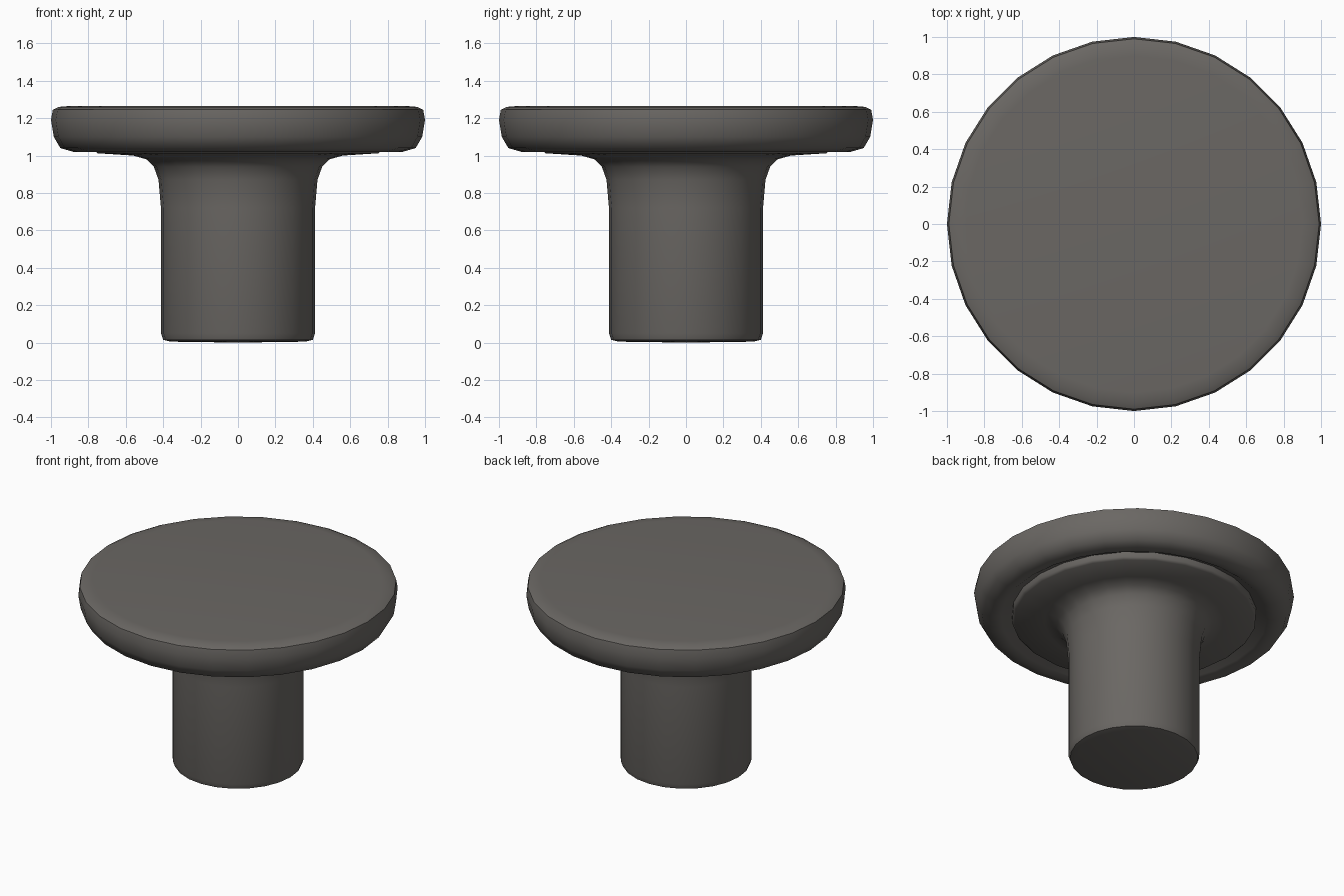
import bpy, bmesh, math

old = bpy.data.objects.get("Cube")
if old:
    bpy.data.objects.remove(old, do_unlink=True)

grey = bpy.data.materials.new("dark warm grey")
grey.use_nodes = True
colour = (0.145, 0.136, 0.126, 1)
grey.diffuse_color = colour
grey.node_tree.nodes["Principled BSDF"].inputs["Base Color"].default_value = colour


def lathe(name, profile, sides):
    """Spin a (radius, height) profile about z; zero radii become poles."""
    bm = bmesh.new()
    rings = []
    for r, z in profile:
        if r == 0:
            rings.append([bm.verts.new((0, 0, z))] * sides)
        else:
            rings.append([bm.verts.new((r * math.cos(math.tau * i / sides),
                                        r * math.sin(math.tau * i / sides), z))
                          for i in range(sides)])
    for low, high in zip(rings, rings[1:]):
        for i in range(sides):
            j = (i + 1) % sides
            corners = dict.fromkeys((low[i], low[j], high[j], high[i]))
            bm.faces.new(list(corners))
    bmesh.ops.recalc_face_normals(bm, faces=bm.faces)
    mesh = bpy.data.meshes.new(name)
    bm.to_mesh(mesh)
    bm.free()
    mesh.materials.append(grey)
    obj = bpy.data.objects.new(name, mesh)
    bpy.context.collection.objects.link(obj)
    bpy.ops.object.select_all(action="DESELECT")
    obj.select_set(True)
    bpy.context.view_layer.objects.active = obj
    bpy.ops.object.shade_smooth_by_angle(angle=math.radians(50))
    return obj


# Wide round cap with a rounded rim and a recess underneath
lathe("knob_cap", [(0, 1.06), (0.78, 1.06), (0.83, 1.025), (0.88, 1.02),
                   (0.95, 1.04), (0.985, 1.10), (1.0, 1.19), (0.99, 1.245),
                   (0.96, 1.26), (0.9, 1.265), (0, 1.265)], 28)

# Stem flaring into the flange that seats inside the recess
lathe("stem_and_flange", [(0, 0), (0.36, 0.005), (0.40, 0.015), (0.412, 0.05),
                          (0.412, 0.72), (0.425, 0.87), (0.45, 0.94),
                          (0.49, 0.98), (0.56, 1.0), (0.75, 1.012),
                          (0.765, 1.025), (0.765, 1.07), (0, 1.07)], 24)
